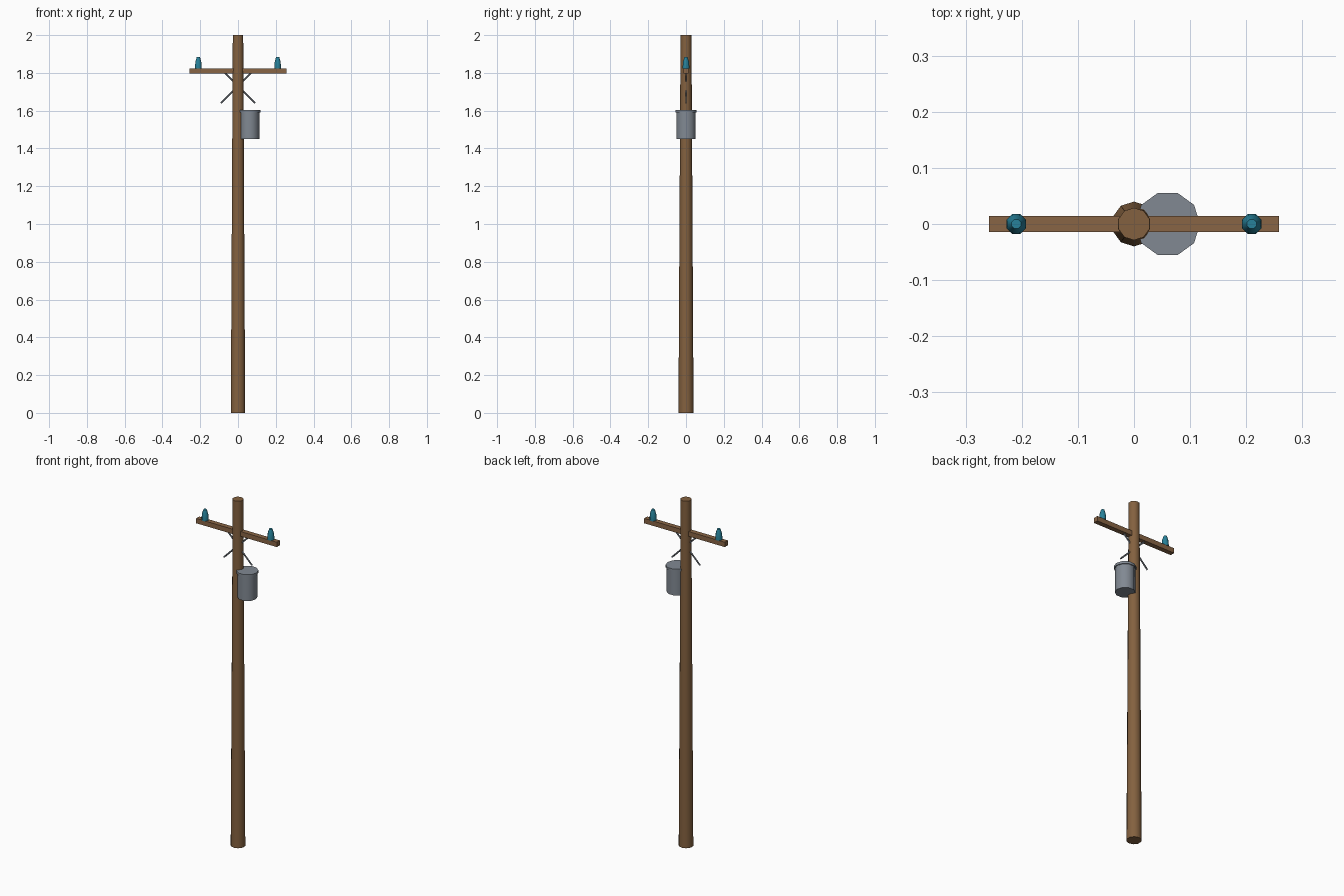
import bpy, math
from mathutils import Vector

if "Cube" in bpy.data.objects:
    bpy.data.objects.remove(bpy.data.objects["Cube"])


def material(name, rgb):
    m = bpy.data.materials.new(name)
    m.diffuse_color = (*rgb, 1)
    m.use_nodes = True
    m.node_tree.nodes["Principled BSDF"].inputs["Base Color"].default_value = m.diffuse_color
    return m


wood = material("wood", (0.23, 0.12, 0.05))
arm_wood = material("arm wood", (0.25, 0.13, 0.06))
glass = material("teal glass", (0.02, 0.22, 0.32))
steel = material("steel", (0.22, 0.25, 0.29))


def finish(ob, name, mat):
    ob.name = name
    ob.data.materials.append(mat)
    return ob


def lathe(name, profile, sides, loc, mat, turn=0.0):
    """Closed solid of revolution from (radius, z) points."""
    verts, faces = [], []
    for r, z in profile:
        for i in range(sides):
            a = turn + 2 * math.pi * i / sides
            verts.append((r * math.cos(a), r * math.sin(a), z))
    for k in range(len(profile) - 1):
        for i in range(sides):
            j = (i + 1) % sides
            faces.append((k * sides + i, k * sides + j,
                          (k + 1) * sides + j, (k + 1) * sides + i))
    faces.append(tuple(reversed(range(sides))))
    faces.append(tuple(range((len(profile) - 1) * sides, len(verts))))
    me = bpy.data.meshes.new(name)
    me.from_pydata(verts, [], faces)
    ob = bpy.data.objects.new(name, me)
    bpy.context.collection.objects.link(ob)
    ob.location = loc
    bpy.context.view_layer.objects.active = ob
    bpy.ops.object.select_all(action='DESELECT')
    ob.select_set(True)
    bpy.ops.object.shade_smooth_by_angle(angle=math.radians(50))
    return finish(ob, name, mat)


def rod(name, a, b, r, mat):
    a, b = Vector(a), Vector(b)
    bpy.ops.mesh.primitive_cylinder_add(vertices=6, radius=r, depth=(b - a).length,
                                        location=(a + b) / 2)
    ob = bpy.context.object
    ob.rotation_euler = (b - a).to_track_quat('Z', 'Y').to_euler()
    return finish(ob, name, mat)


# Tapered pole
lathe("pole", [(0.04, 0), (0.029, 2.0)], 10, (0, 0, 0), wood, math.pi / 2)

# Crossarm
bpy.ops.mesh.primitive_cube_add(size=1, location=(0, 0, 1.81))
arm = finish(bpy.context.object, "crossarm", arm_wood)
arm.scale = (0.516, 0.028, 0.028)

# Insulators and crossed braces, one per side
for side, s in (("left", -1), ("right", 1)):
    lathe(side + "_insulator",
          [(0.019, 0), (0.019, 0.012), (0.0165, 0.037), (0.009, 0.061)],
          8, (s * 0.21, 0, 1.823), glass, math.pi / 8)
    rod(side + "_brace", (s * 0.07, 0, 1.80), (-s * 0.09, 0, 1.64), 0.0045, steel)

# Transformer can with lid
lathe("transformer_can", [(0.053, 1.45), (0.053, 1.592)], 10, (0.06, 0, 0), steel)
lathe("transformer_lid", [(0.058, 1.59), (0.058, 1.604)], 10, (0.06, 0, 0), steel)
